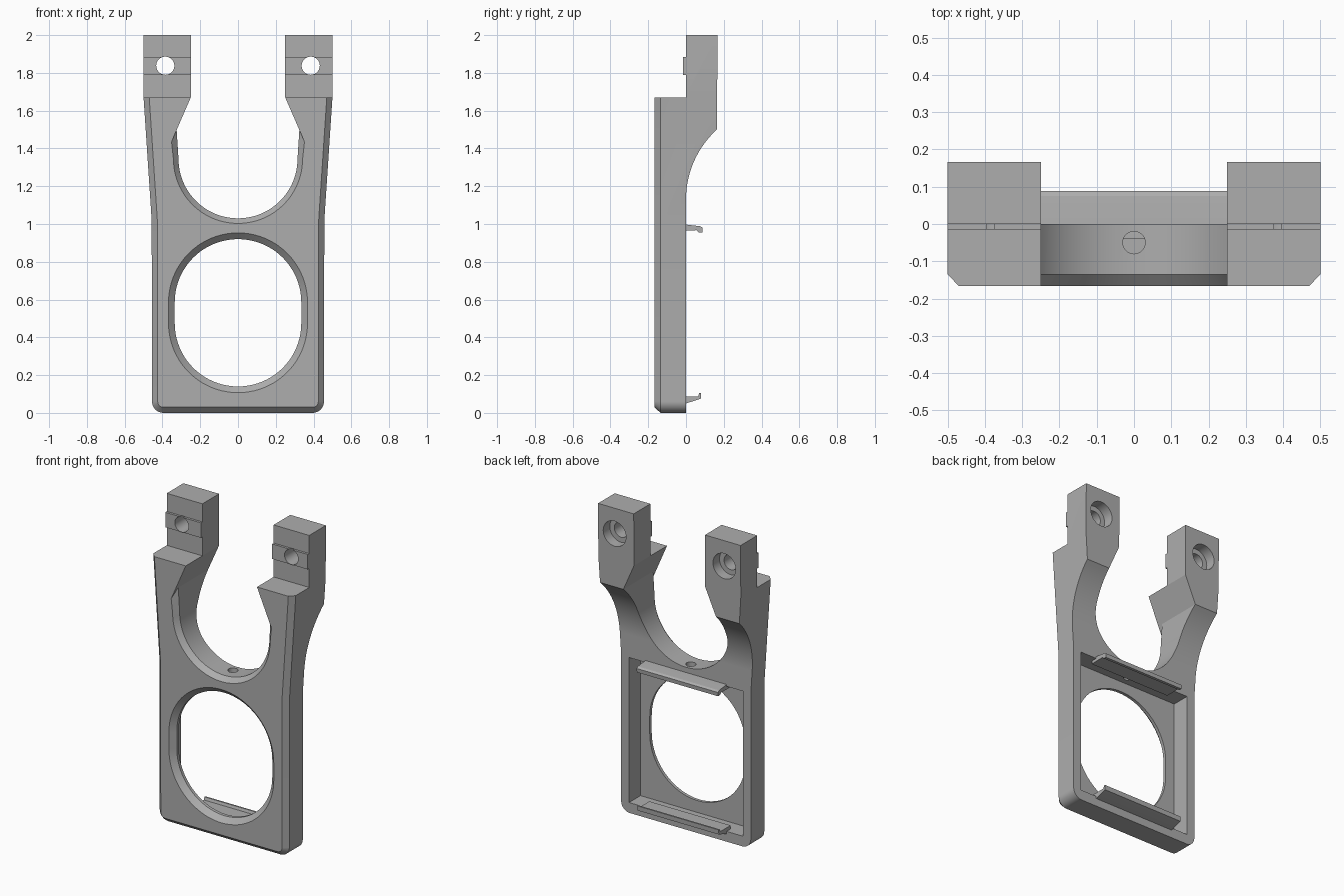
import bpy, bmesh
from math import sin, cos, pi, sqrt
from mathutils import Matrix

cube = bpy.data.objects.get("Cube")
if cube:
    bpy.data.objects.remove(cube, do_unlink=True)

grey = bpy.data.materials.new("grey plastic")
grey.use_nodes = True
colour = (0.42, 0.42, 0.42, 1)
grey.diffuse_color = colour
grey.node_tree.nodes["Principled BSDF"].inputs["Base Color"].default_value = colour


def make(name, bm):
    bmesh.ops.recalc_face_normals(bm, faces=bm.faces)
    mesh = bpy.data.meshes.new(name)
    bm.to_mesh(mesh)
    bm.free()
    mesh.materials.append(grey)
    ob = bpy.data.objects.new(name, mesh)
    bpy.context.collection.objects.link(ob)
    return ob


def loft(name, sections, to_3d):
    """Skin matching closed outlines, each placed at its own depth."""
    bm = bmesh.new()
    rings = [[bm.verts.new(to_3d(a, b, d)) for a, b in pts] for d, pts in sections]
    n = len(rings[0])
    for r, s in zip(rings, rings[1:]):
        for i in range(n):
            j = (i + 1) % n
            bm.faces.new((r[i], r[j], s[j], s[i]))
    bm.faces.new(rings[0])
    bm.faces.new(rings[-1])
    return make(name, bm)


def front(x, z, y):
    return (x, y, z)


def side(y, z, x):
    return (x, y, z)


def cylinder(name, centre, r, depth, axis):
    bm = bmesh.new()
    turn = Matrix.Rotation(pi / 2, 4, "X") if axis == "Y" else Matrix()
    bmesh.ops.create_cone(bm, cap_ends=True, segments=40, radius1=r, radius2=r,
                          depth=depth, matrix=Matrix.Translation(centre) @ turn)
    return make(name, bm)


def box(name, x0, x1, y0, y1, z0, z1):
    rect = [(x0, z0), (x1, z0), (x1, z1), (x0, z1)]
    return loft(name, [(y0, rect), (y1, rect)], front)


def arc(cx, cz, r, a0, a1, n):
    return [(cx + r * cos(a0 + (a1 - a0) * i / n), cz + r * sin(a0 + (a1 - a0) * i / n))
            for i in range(n + 1)]


def mirrored(half):
    """Close a right-hand outline with its mirror image."""
    return half + [(-x, z) for x, z in reversed(half)]


def combine(target, tool, operation):
    mod = target.modifiers.new(operation, "BOOLEAN")
    mod.operation, mod.solver, mod.object = operation, "EXACT", tool
    bpy.context.view_layer.objects.active = target
    bpy.ops.object.modifier_apply(modifier=mod.name)
    bpy.data.objects.remove(tool, do_unlink=True)


FRONT, BEVEL = -0.167, -0.135


# Main frame: flared outline with a chamfered front edge
def outline(inset):
    return mirrored(arc(0.395, 0.06, 0.06 - inset, -pi / 2, 0, 8)
                    + [(0.457 - inset, 1.02), (0.5 - inset, 1.67), (0.5 - inset, 2.1)])


frame = loft("frame", [(FRONT, outline(0.03)), (BEVEL, outline(0)), (0.2, outline(0))], front)

# Side silhouette: front ledge, set-back arms and swept rear
R = 0.5
sweep = [(R - sqrt(R * R - h * h), 1.13 + h) for h in (0.37 * i / 20 for i in range(21))]
profile = [(-0.3, -0.1), (0, -0.1)] + sweep + [(0.167, 2), (0, 2), (0, 1.67), (-0.3, 1.67)]
combine(frame, loft("silhouette", [(-1, profile), (1, profile)], side), "INTERSECT")


# Open notch between the arms
def notch(r, x, z):
    return mirrored(arc(0, 1.345, r, -pi / 2 + 0.03, 0, 24)
                    + [(x, z), (0.25, 1.67), (0.25, 2.2)])


wide, narrow = notch(0.342, 0.352, 1.435), notch(0.315, 0.325, 1.5)
combine(frame, loft("notch_cutter", [(-0.3, wide), (FRONT, wide), (BEVEL, narrow), (0.3, narrow)],
                    front), "DIFFERENCE")


# Tall round-ended window
def window(r):
    return arc(0, 0.585, r, 0, pi, 40) + arc(0, 0.475, r, pi, 2 * pi, 40)


big, small = window(0.368), window(0.335)
combine(frame, loft("window_cutter", [(-0.3, big), (FRONT, big), (BEVEL, small), (0.3, small)],
                    front), "DIFFERENCE")

# Rear pocket and the small hole in the bridge above it
combine(frame, box("pocket_cutter", -0.4, 0.4, -0.115, 0.1, 0.065, 0.985), "DIFFERENCE")
combine(frame, cylinder("bridge_hole", (0, -0.05, 1), 0.03, 0.2, "Z"), "DIFFERENCE")

# Arm details: raised front strip, through hole and rear counterbore
for s in (-1, 1):
    x = 0.385 * s
    lo, hi = sorted((0.25 * s, 0.5 * s))
    combine(frame, box("strip", lo, hi, -0.015, 0.05, 1.79, 1.885), "UNION")
    combine(frame, cylinder("bolt_hole", (x, 0, 1.838), 0.048, 1, "Y"), "DIFFERENCE")
    combine(frame, cylinder("counterbore", (x, 0.2, 1.838), 0.08, 0.2, "Y"), "DIFFERENCE")

# Hooked clips on the rear edges of the pocket
upper = [(-0.04, 0.965), (0.055, 0.967), (0.068, 0.955), (0.086, 0.955),
         (0.088, 0.98), (0.075, 0.988), (0, 0.997), (-0.04, 0.997)]
lower = [(-0.04, 0.05), (0, 0.05), (0.078, 0.075), (0.08, 0.105),
         (0.07, 0.105), (0.064, 0.088), (-0.04, 0.088)]
clips = [loft(name, [(-0.285, pts), (0.285, pts)], side)
         for name, pts in (("upper_clip", upper), ("lower_clip", lower))]

# Smooth the curved walls, keep the edges crisp
for ob in [frame] + clips:
    bpy.ops.object.select_all(action="DESELECT")
    ob.select_set(True)
    bpy.context.view_layer.objects.active = ob
    bpy.ops.object.shade_smooth_by_angle(angle=0.35)
    ob.modifiers.new("weighted normals", "WEIGHTED_NORMAL").keep_sharp = True
